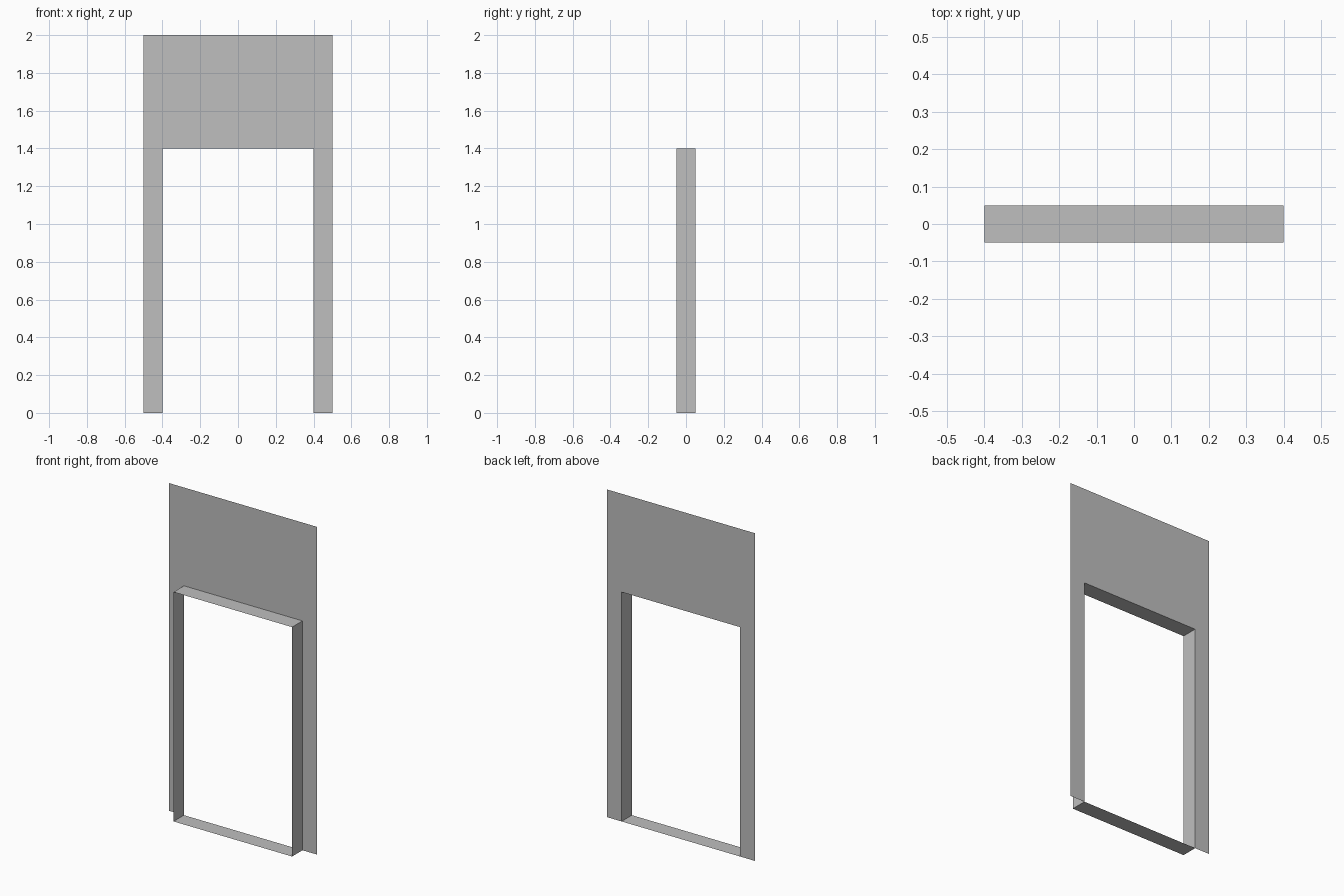
import bpy
import bmesh

if "Cube" in bpy.data.objects:
    bpy.data.objects.remove(bpy.data.objects["Cube"], do_unlink=True)

HALF_WIDTH, HEIGHT = 0.5, 2.0
HALF_OPENING, OPENING_TOP = 0.4, 1.4
FRONT, BACK = -0.05, 0.05

grey = bpy.data.materials.new("light_grey")
grey.use_nodes = True
colour = (0.52, 0.52, 0.52, 1)
grey.diffuse_color = colour
grey.node_tree.nodes["Principled BSDF"].inputs["Base Color"].default_value = colour


def make_object(name, bm):
    mesh = bpy.data.meshes.new(name)
    bm.to_mesh(mesh)
    bm.free()
    mesh.materials.append(grey)
    obj = bpy.data.objects.new(name, mesh)
    bpy.context.collection.objects.link(obj)
    return obj


# Thin wall sheet: one outline running around the doorway
outline = [(-HALF_WIDTH, 0), (-HALF_OPENING, 0),
           (-HALF_OPENING, OPENING_TOP), (HALF_OPENING, OPENING_TOP),
           (HALF_OPENING, 0), (HALF_WIDTH, 0),
           (HALF_WIDTH, HEIGHT), (-HALF_WIDTH, HEIGHT)]
bm = bmesh.new()
bm.faces.new([bm.verts.new((x, BACK, z)) for x, z in outline])
make_object("wall_panel", bm)

# Door lining: sill, jambs and head as an open sleeve toward the front
corners = [(-HALF_OPENING, 0), (HALF_OPENING, 0),
           (HALF_OPENING, OPENING_TOP), (-HALF_OPENING, OPENING_TOP)]
bm = bmesh.new()
loop = [bm.verts.new((x, BACK, z)) for x, z in corners]
edges = [bm.edges.new((loop[i - 1], loop[i])) for i in range(len(loop))]
sleeve = bmesh.ops.extrude_edge_only(bm, edges=edges)["geom"]
bmesh.ops.translate(bm, vec=(0, FRONT - BACK, 0),
                    verts=[v for v in sleeve if isinstance(v, bmesh.types.BMVert)])
bmesh.ops.recalc_face_normals(bm, faces=bm.faces)
make_object("door_lining", bm)
